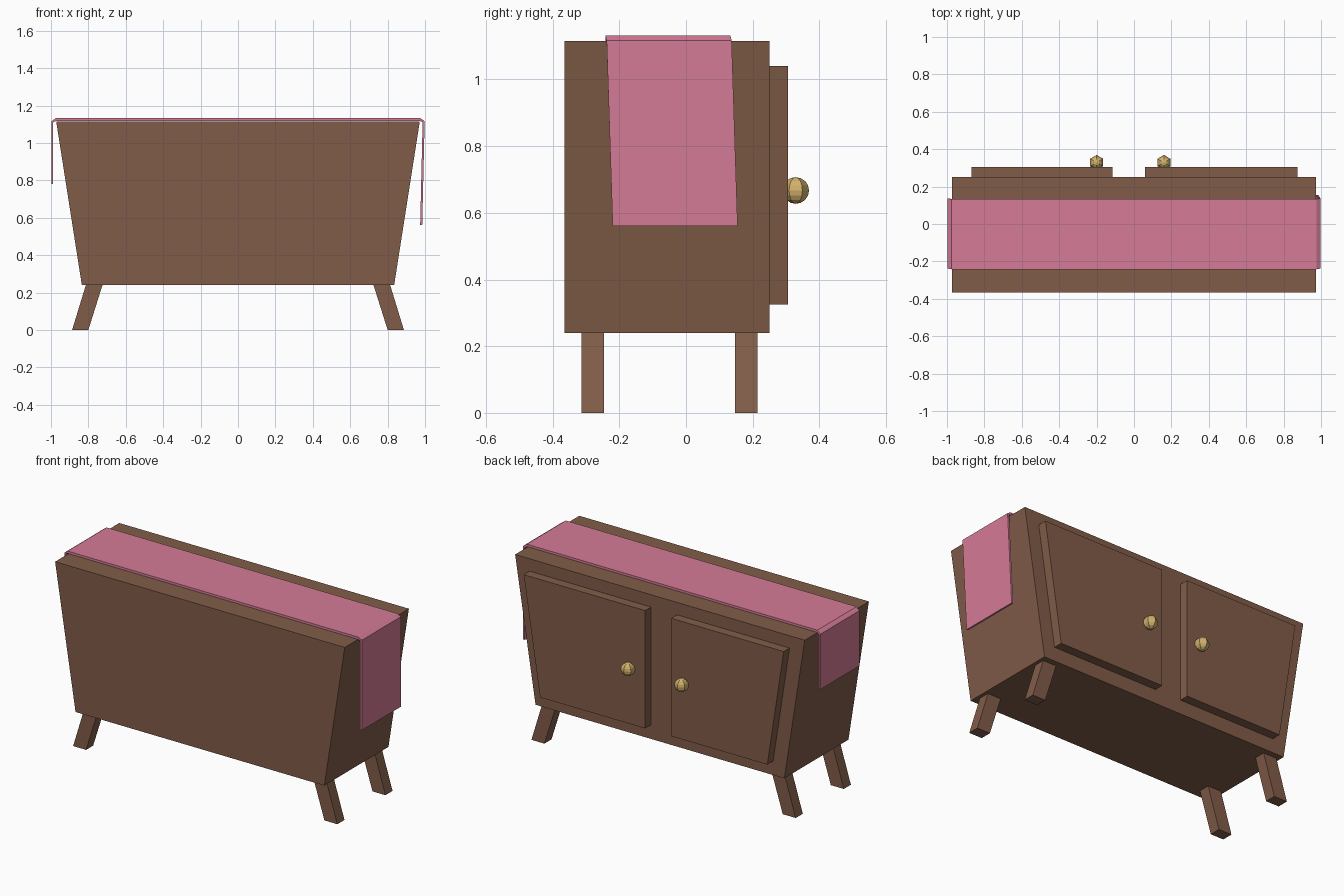
import bpy, bmesh
from mathutils import Matrix

if "Cube" in bpy.data.objects:
    bpy.data.objects.remove(bpy.data.objects["Cube"])


def material(name, rgb):
    m = bpy.data.materials.new(name)
    m.diffuse_color = (*rgb, 1)
    m.use_nodes = True
    m.node_tree.nodes["Principled BSDF"].inputs["Base Color"].default_value = m.diffuse_color
    return m


WOOD = material("brown wood", (0.220, 0.108, 0.065))
CLOTH = material("pink cloth", (0.67, 0.20, 0.31))
BRASS = material("brass", (0.64, 0.44, 0.15))


def finish(name, bm, mat):
    bmesh.ops.recalc_face_normals(bm, faces=bm.faces[:])
    me = bpy.data.meshes.new(name)
    bm.to_mesh(me)
    bm.free()
    me.materials.append(mat)
    ob = bpy.data.objects.new(name, me)
    bpy.context.collection.objects.link(ob)
    return ob


def prism(name, profile, y0, y1, mat):
    """Extrude an (x, z) outline from y0 to y1."""
    bm = bmesh.new()
    a = [bm.verts.new((x, y0, z)) for x, z in profile]
    b = [bm.verts.new((x, y1, z)) for x, z in profile]
    bm.faces.new(a)
    bm.faces.new(b[::-1])
    for i in range(len(a)):
        j = (i + 1) % len(a)
        bm.faces.new((a[i], b[i], b[j], a[j]))
    return finish(name, bm, mat)


# Tapered cabinet body
prism("cabinet_body", [(-0.835, 0.24), (0.835, 0.24), (0.972, 1.115), (-0.972, 1.115)],
      -0.365, 0.25, WOOD)

# Splayed legs
for side, sx in (("left", -1), ("right", 1)):
    for end, y in (("front", -0.28), ("back", 0.181)):
        outline = [(sx * 0.80, 0), (sx * 0.887, 0), (sx * 0.812, 0.245), (sx * 0.723, 0.245)]
        prism(f"{end}_{side}_leg", outline, y - 0.034, y + 0.034, WOOD)

# Doors with the outer edge following the body taper, each with a knob
for side, inner, top, bottom, knob_x in (("left", -0.115, -0.87, -0.76, -0.20),
                                         ("right", 0.06, 0.875, 0.765, 0.16)):
    prism(f"{side}_door", [(inner, 0.325), (bottom, 0.325), (top, 1.04), (inner, 1.04)],
          0.245, 0.306, WOOD)
    bm = bmesh.new()
    bmesh.ops.create_uvsphere(bm, u_segments=6, v_segments=8, radius=0.04,
                              matrix=Matrix.Translation((knob_x, 0.329, 0.667)))
    finish(f"{side}_knob", bm, BRASS)

# Cloth runner: cross-sections of outer (x, z), inner (x, z), y shift
sections = [((-0.998, 0.78), (-0.988, 0.78), 0.0),
            ((-0.998, 1.115), (-0.988, 1.11), 0.0),
            ((-0.975, 1.132), (-0.972, 1.118), -0.004),
            ((0.975, 1.132), (0.972, 1.118), -0.004),
            ((0.998, 1.117), (0.987, 1.11), 0.0),
            ((0.985, 0.56), (0.974, 0.56), 0.018)]
bm = bmesh.new()
rings = []
for (xo, zo), (xi, zi), s in sections:
    y0, y1 = -0.238 + s, 0.137 + s
    rings.append([bm.verts.new(p) for p in
                  ((xo, y0, zo), (xo, y1, zo), (xi, y1, zi), (xi, y0, zi))])
for p, q in zip(rings, rings[1:]):
    for i in range(4):
        j = (i + 1) % 4
        bm.faces.new((p[i], p[j], q[j], q[i]))
bm.faces.new(rings[0])
bm.faces.new(rings[-1])
finish("cloth_runner", bm, CLOTH)
